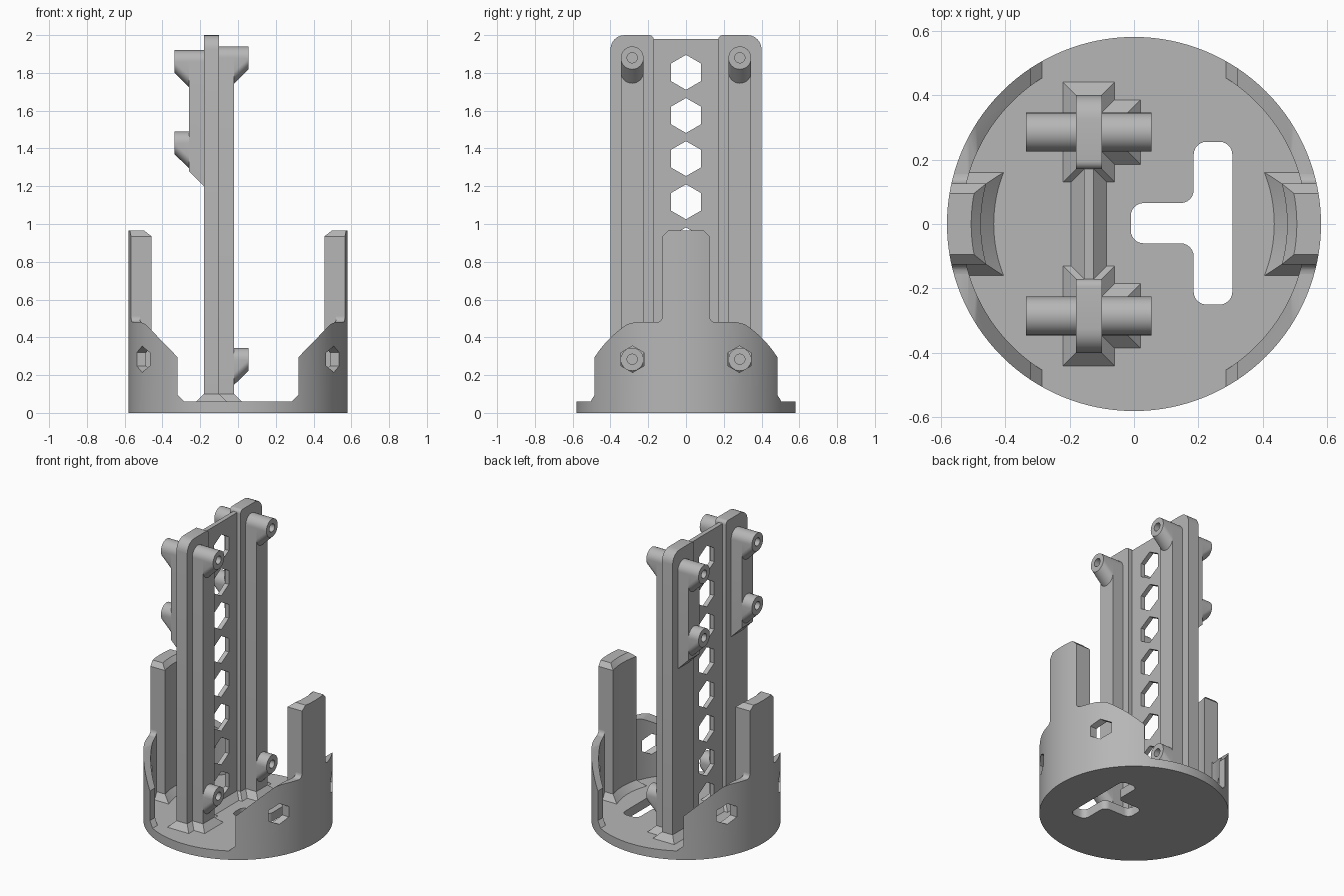
import bpy, bmesh
from math import sin, cos, pi, radians
from mathutils import Vector

cube = bpy.data.objects.get("Cube")
if cube:
    bpy.data.objects.remove(cube)

grey = bpy.data.materials.new("plain grey")
grey.use_nodes = True
colour = (0.47, 0.47, 0.47, 1)
grey.diffuse_color = colour
grey.node_tree.nodes["Principled BSDF"].inputs["Base Color"].default_value = colour

SEG = 128
R = 0.58        # outer radius
FLOOR = 0.06    # top of the base disc


def finish(name, bm):
    bmesh.ops.recalc_face_normals(bm, faces=bm.faces)
    mesh = bpy.data.meshes.new(name)
    bm.to_mesh(mesh)
    bm.free()
    mesh.materials.append(grey)
    ob = bpy.data.objects.new(name, mesh)
    bpy.context.collection.objects.link(ob)
    return ob


def loft(name, rings, closed=False):
    """Skin matching rings of points; cap the ends unless the loop closes."""
    bm = bmesh.new()
    vs = [[bm.verts.new(p) for p in ring] for ring in rings]
    n = len(vs[0])
    for i in range(len(vs) if closed else len(vs) - 1):
        a, b = vs[i], vs[(i + 1) % len(vs)]
        for j in range(n):
            k = (j + 1) % n
            bm.faces.new((a[j], a[k], b[k], b[j]))
    if not closed:
        bm.faces.new(vs[0])
        bm.faces.new(vs[-1])
    return finish(name, bm)


def prism(name, pts, axis, lo, hi):
    place = {"x": lambda p, t: (t, p[0], p[1]),
             "y": lambda p, t: (p[0], t, p[1]),
             "z": lambda p, t: (p[0], p[1], t)}[axis]
    return loft(name, [[place(p, t) for p in pts] for t in (lo, hi)])


def lathe(name, profile):
    angles = [2 * pi * i / SEG for i in range(SEG)]
    return loft(name, [[(r * cos(a), r * sin(a), z) for r, z in profile] for a in angles], True)


def taper(name, x0, x1, y0, y1, d=0.04):
    """Flared foot around a rectangular part."""
    def rect(e, z):
        return [(x0 - e, y0 - e, z), (x1 + e, y0 - e, z), (x1 + e, y1 + e, z), (x0 - e, y1 + e, z)]
    return loft(name, [rect(d, FLOOR - 0.005), rect(d, FLOOR), rect(0, FLOOR + d)])


def boolean(ob, cutter, op="DIFFERENCE"):
    mod = ob.modifiers.new("cut", "BOOLEAN")
    mod.operation, mod.solver, mod.object = op, "EXACT", cutter
    bpy.context.view_layer.update()
    deps = bpy.context.evaluated_depsgraph_get()
    mesh = bpy.data.meshes.new_from_object(ob.evaluated_get(deps))
    ob.modifiers.clear()
    ob.data = mesh
    bpy.data.objects.remove(cutter)


def arc(cy, cz, r, a0, a1, n=16):
    return [(cy + r * cos(radians(a0 + (a1 - a0) * i / n)),
             cz + r * sin(radians(a0 + (a1 - a0) * i / n))) for i in range(n + 1)]


def hexagon(y, z, r):
    return arc(y, z, r, 90, 390, 5)


def rounded(corners):
    """Round right-angled corners given as (u, v, radius)."""
    out, n = [], len(corners)
    for i, (u, v, r) in enumerate(corners):
        p = Vector((u, v))
        if r == 0:
            out.append(p)
            continue
        d1 = (Vector(corners[i - 1][:2]) - p).normalized()
        d2 = (Vector(corners[(i + 1) % n][:2]) - p).normalized()
        for k in range(7):
            t = pi / 2 * k / 6
            out.append(p + r * ((1 - sin(t)) * d1 + (1 - cos(t)) * d2))
    return out


# Base disc with a T-shaped slot
base = prism("base_disc", arc(0, 0, R, 0, 360 - 360 / SEG, SEG - 1), "z", 0, FLOOR)
c = 0.04
slot = [(0.185, -0.25, c), (0.305, -0.25, c), (0.305, 0.255, c), (0.185, 0.255, c),
        (0.185, 0.065, c), (-0.01, 0.065, c), (-0.01, -0.06, c), (0.185, -0.06, c)]
boolean(base, prism("slot_cutter", rounded(slot), "z", -0.1, 0.2))

# Curved side walls, posts and their feet, mirrored left and right
TOP, W = 0.965, 0.125
LOW = 0.05
for side, s in (("left", 1), ("right", -1)):
    ring = [(0.535, 0), (R, 0), (R, 0.7), (0.535, 0.7)]
    wall = lathe(side + "_wall", ring)
    outline = [(0.275, LOW), (0.285, FLOOR), (0.32, 0.095), (0.32, 0.295),
               (0.49, 0.47), (0.515, 0.48), (0.7, 0.48), (0.7, LOW)]
    boolean(wall, prism("wall_cutter", [(s * x, z) for x, z in outline], "y", -0.7, 0.7), "INTERSECT")
    for y in (-0.283, 0.283):
        boolean(wall, prism("hex_cutter", hexagon(y, 0.284, 0.07), "x", -0.8, 0.8))

    # Fillets where the wall meets the post
    neck = lathe(side + "_post_fillet", ring)
    fillet = arc(W + 0.03, 0.51, 0.03, 270, 180, 6)
    fillet = [(W + 0.03, 0.47)] + fillet
    shape = fillet + [(-y, z) for y, z in reversed(fillet)]
    boolean(neck, prism("neck_cutter", shape, "x", s * 0.3, s * 0.8), "INTERSECT")

    # Post with a chamfered top
    post = lathe(side + "_post", [(0.475, 0), (R, 0), (R, TOP), (0.505, TOP), (0.475, TOP - 0.03)])
    shape = [(-W, LOW), (W, LOW), (W, TOP - 0.03), (W - 0.03, TOP + 0.0001),
             (0.03 - W, TOP + 0.0001), (-W, TOP - 0.03)]
    boolean(post, prism("post_cutter", shape, "x", s * 0.3, s * 0.8), "INTERSECT")

    # Flared post foot
    foot = lathe(side + "_post_foot", [(0.435, LOW), (0.435, FLOOR), (0.475, 0.1), (0.56, 0.1), (0.56, LOW)])
    shape = [(-W - 0.035, 0), (W + 0.035, 0), (W + 0.035, FLOOR), (W, 0.1001), (-W, 0.1001), (-W - 0.035, FLOOR)]
    boolean(foot, prism("foot_cutter", shape, "x", s * 0.3, s * 0.8), "INTERSECT")

# Thin centre web with a row of hexagonal holes
web = prism("web_panel", [(-0.155, -0.18), (-0.125, -0.18), (-0.125, 0.18), (-0.155, 0.18)], "z", LOW, 1.98)
for i in range(8):
    boolean(web, prism("hex_cutter", hexagon(0, 1.803 - 0.2285 * i, 0.0925), "x", -0.4, 0.2))
taper("web_foot", -0.155, -0.125, -0.17, 0.17)

# Upright columns, ribs and screw bosses
Y, BR = 0.285, 0.06


def boss(name, y, z, x_in, x_out):
    """Round boss with a sloping underside and a screw hole."""
    drop = abs(x_out - x_in)

    def section(x, d):
        pts = arc(y, z, BR, 0, 180) + arc(y, z - d, BR, 180, 360)
        return [(x, u, v) for u, v in pts]
    ob = loft(name, [section(x_in, drop), section(x_out, 0.001)])
    end = 0.05 if x_out > x_in else -0.05
    boolean(ob, prism("screw_cutter", arc(y, z, 0.027, 0, 345, 23), "x", x_in - end, x_out + end))


for side, s in (("back", 1), ("front", -1)):
    y = s * Y
    column = [(0.17, LOW, 0), (0.40, LOW, 0), (0.40, 2.0, 0.075), (0.17, 2.0, 0.025)]
    prism(side + "_column", [(s * u, v) for u, v in rounded(column)], "x", -0.18, -0.10)
    taper(side + "_column_foot", -0.18, -0.10, min(s * 0.17, s * 0.40), max(s * 0.17, s * 0.40))

    prism(side + "_long_rib", arc(y, 1.88, BR, 0, 180) + [(y - BR, LOW), (y + BR, LOW)], "x", -0.10, -0.02)
    taper(side + "_rib_foot", -0.10, -0.02, y - BR, y + BR)

    # Short rib with a sloping lower end
    cap = arc(y, 1.86, BR, 0, 180)
    loft(side + "_short_rib",
         [[(x, u, v) for u, v in cap + [(y - BR, low), (y + BR, low)]]
          for x, low in ((-0.18, 1.2), (-0.26, 1.28))])

    boss(side + "_upper_left_boss", y, 1.88, -0.02, 0.055)
    boss(side + "_lower_left_boss", y, 0.284, -0.02, 0.055)
    boss(side + "_upper_right_boss", y, 1.86, -0.26, -0.335)
    boss(side + "_lower_right_boss", y, 1.43, -0.26, -0.335)

# Smooth the curved faces, keep the edges crisp
bpy.ops.object.select_all(action="DESELECT")
for ob in bpy.context.collection.objects:
    if ob.type == "MESH":
        ob.select_set(True)
        bpy.context.view_layer.objects.active = ob
bpy.ops.object.shade_smooth_by_angle(angle=radians(30))
